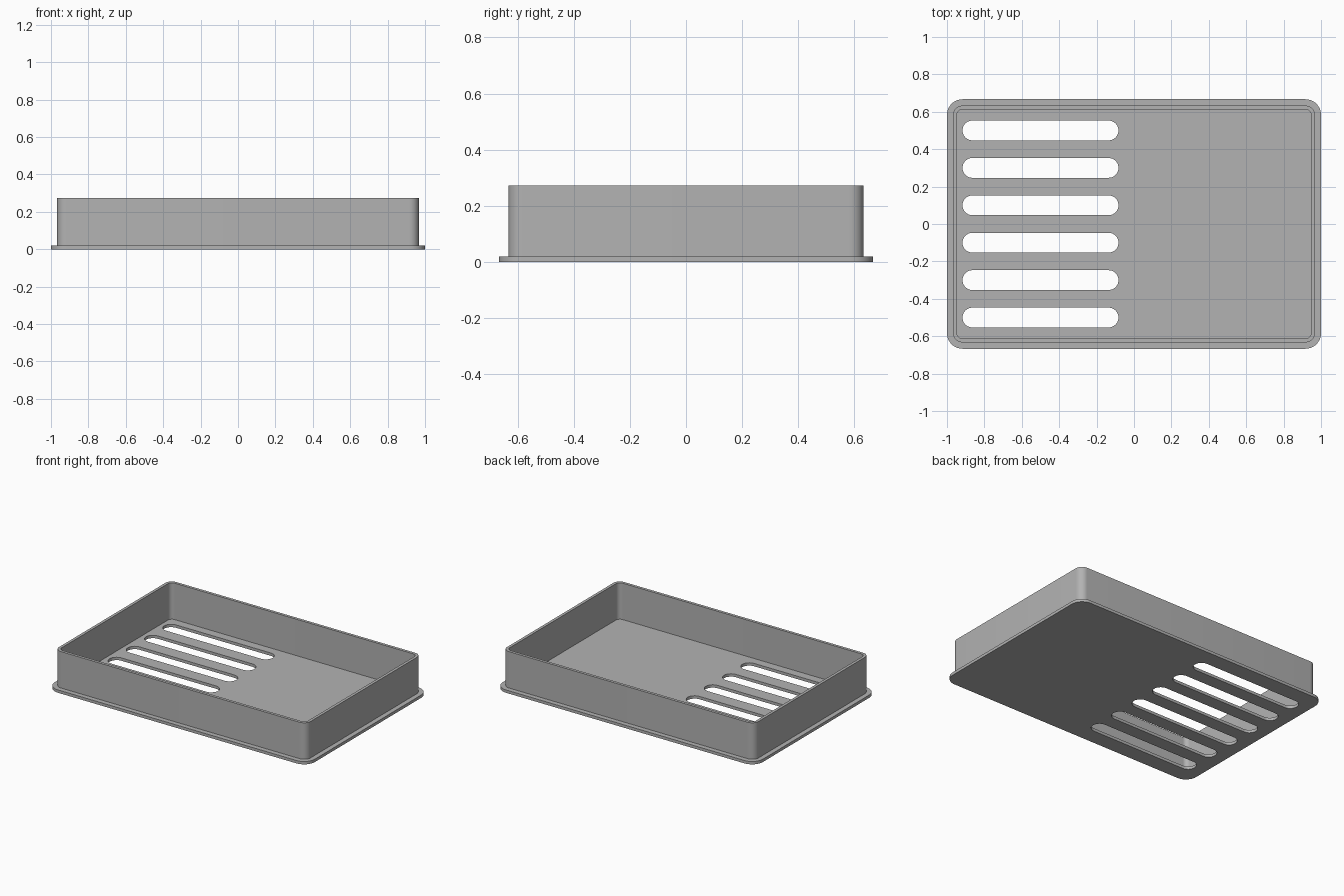
import bpy
import bmesh
from math import cos, sin, pi, radians

cube = bpy.data.objects.get("Cube")
if cube:
    bpy.data.objects.remove(cube, do_unlink=True)

grey = bpy.data.materials.new("plain grey")
grey.use_nodes = True
colour = (0.45, 0.45, 0.45, 1)
grey.diffuse_color = colour
grey.node_tree.nodes["Principled BSDF"].inputs["Base Color"].default_value = colour


def rounded_rect(half_x, half_y, radius, cx=0, cy=0, steps=10):
    """Outline of a rectangle with rounded corners, counter-clockwise."""
    points = []
    corners = [(1, 1), (-1, 1), (-1, -1), (1, -1)]
    for i, (sx, sy) in enumerate(corners):
        for k in range(steps + 1):
            a = (i + k / steps) * pi / 2
            points.append((cx + sx * (half_x - radius) + radius * cos(a),
                           cy + sy * (half_y - radius) + radius * sin(a)))
    return points


def extruded_part(name, outlines, z_low, z_high):
    """Fill the first outline, leave the others open, and extrude upward."""
    bm = bmesh.new()
    for outline in outlines:
        verts = [bm.verts.new((x, y, z_low)) for x, y in outline]
        for a, b in zip(verts, verts[1:] + verts[:1]):
            bm.edges.new((a, b))
    bmesh.ops.remove_doubles(bm, verts=bm.verts[:], dist=0.0001)
    bmesh.ops.triangle_fill(bm, edges=bm.edges[:], use_beauty=True, normal=(0, 0, 1))
    extruded = bmesh.ops.extrude_face_region(bm, geom=bm.faces[:], use_keep_orig=True)
    top = [g for g in extruded["geom"] if isinstance(g, bmesh.types.BMVert)]
    bmesh.ops.translate(bm, verts=top, vec=(0, 0, z_high - z_low))
    bmesh.ops.recalc_face_normals(bm, faces=bm.faces[:])

    mesh = bpy.data.meshes.new(name)
    bm.to_mesh(mesh)
    bm.free()
    mesh.materials.append(grey)
    obj = bpy.data.objects.new(name, mesh)
    bpy.context.collection.objects.link(obj)
    bpy.ops.object.select_all(action='DESELECT')
    obj.select_set(True)
    bpy.context.view_layer.objects.active = obj
    bpy.ops.object.shade_smooth_by_angle(angle=radians(30))
    return obj


# Base plate with six rounded vent slots on its right half
slots = [rounded_rect(0.417, 0.053, 0.053, -0.5, -0.5 + 0.2 * i) for i in range(6)]
extruded_part("base_plate", [rounded_rect(1, 0.667, 0.083)] + slots, 0, 0.02)

# Thin upright wall, set in from the plate's edge
wall = [rounded_rect(0.967, 0.633, 0.05), rounded_rect(0.947, 0.613, 0.03)]
extruded_part("rim_wall", wall, 0.01, 0.273)
